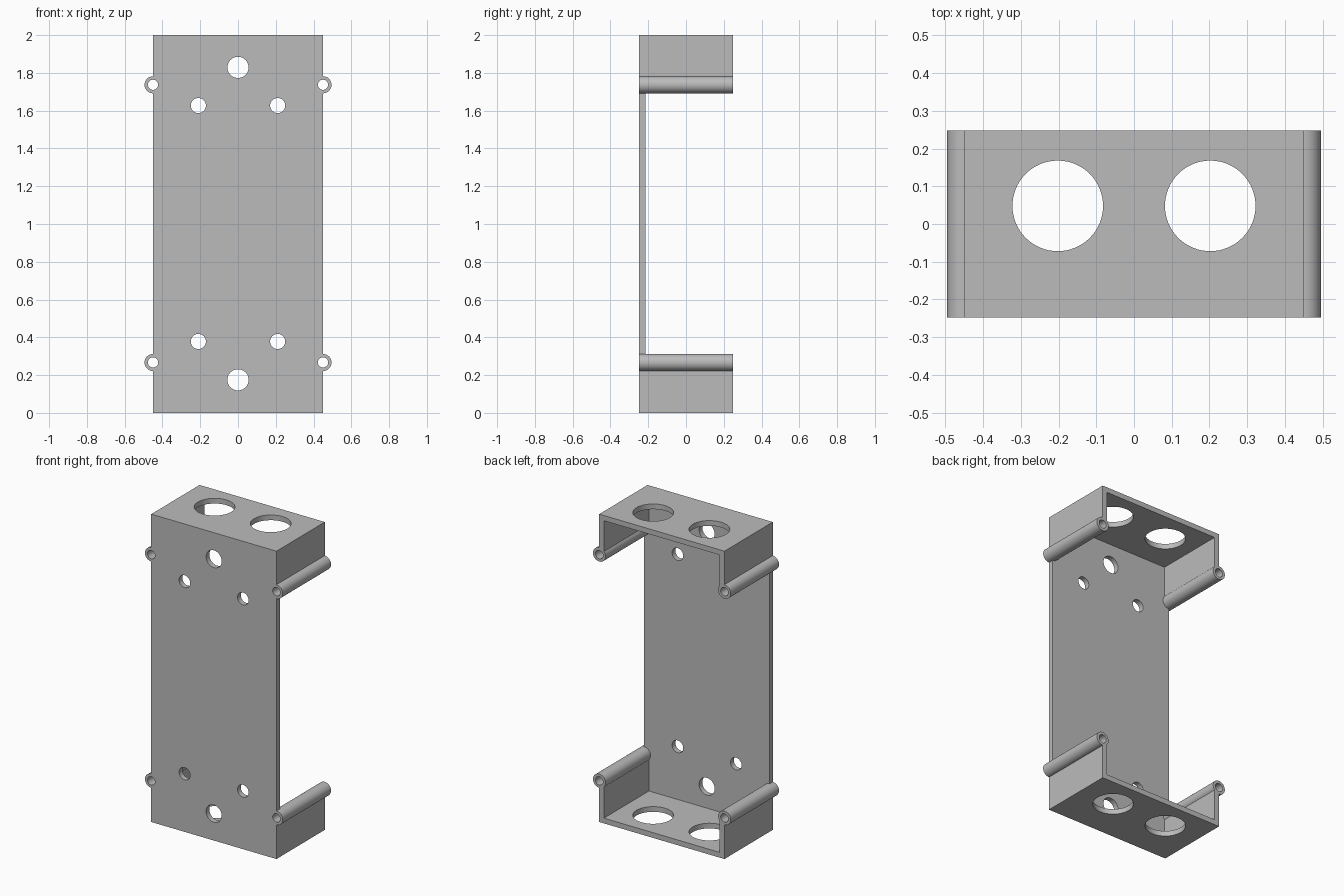
import bpy
from math import pi, radians

cube = bpy.data.objects.get("Cube")
if cube:
    bpy.data.objects.remove(cube, do_unlink=True)

HEIGHT, HALF_W, HALF_D, WALL = 2.0, 0.45, 0.248, 0.034
TUBE_Z = (0.267, 1.737)
TUBE_R, BORE_R = 0.045, 0.027

grey = bpy.data.materials.new("plain grey")
grey.use_nodes = True
colour = (0.5, 0.5, 0.5, 1)
grey.diffuse_color = colour
grey.node_tree.nodes["Principled BSDF"].inputs["Base Color"].default_value = colour


def box(name, low, high):
    """Box between two opposite corners."""
    centre = [(a + b) / 2 for a, b in zip(low, high)]
    bpy.ops.mesh.primitive_cube_add(size=1, location=centre)
    ob = bpy.context.object
    ob.name = name
    ob.scale = [b - a for a, b in zip(low, high)]
    bpy.ops.object.transform_apply(location=True, rotation=True, scale=True)
    ob.data.materials.append(grey)
    return ob


def rod(name, radius, length, centre, along_y=True):
    """Round rod along y or z."""
    bpy.ops.mesh.primitive_cylinder_add(
        vertices=64, radius=radius, depth=length, location=centre,
        rotation=(pi / 2 if along_y else 0, 0, 0))
    ob = bpy.context.object
    ob.name = name
    bpy.ops.object.transform_apply(location=True, rotation=True, scale=True)
    ob.data.materials.append(grey)
    return ob


def combine(target, tool, operation):
    """Apply a boolean and discard the tool."""
    tool.hide_render = True
    mod = target.modifiers.new("combine", "BOOLEAN")
    mod.operation, mod.solver, mod.object = operation, "EXACT", tool
    bpy.context.view_layer.objects.active = target
    bpy.ops.object.modifier_apply(modifier=mod.name)
    bpy.data.objects.remove(tool, do_unlink=True)


# Outer shell, hollowed from the back
bracket = box("mounting_bracket", (-HALF_W, -HALF_D, 0), (HALF_W, HALF_D, HEIGHT))
inner_x, plate_back = HALF_W - WALL, -HALF_D + WALL
combine(bracket, box("hollow", (-inner_x, plate_back, WALL),
                     (inner_x, 1, HEIGHT - WALL)), "DIFFERENCE")

# Open the sides between the upper and lower flanges
combine(bracket, box("side_opening", (-1, plate_back, TUBE_Z[0]),
                     (1, 1, TUBE_Z[1])), "DIFFERENCE")

# Screw tubes on the flange ends
tube_spots = [(side * HALF_W, 0, z) for side in (-1, 1) for z in TUBE_Z]
for spot in tube_spots:
    combine(bracket, rod("screw_tube", TUBE_R, 2 * HALF_D, spot), "UNION")
for spot in tube_spots:
    combine(bracket, rod("screw_bore", BORE_R, 1, spot), "DIFFERENCE")

# Mounting holes through the front plate
for z in (0.175, 1.829):
    combine(bracket, rod("large_hole", 0.056, 1, (0, 0, z)), "DIFFERENCE")
for z in (0.378, 1.627):
    for x in (-0.21, 0.21):
        combine(bracket, rod("small_hole", 0.04, 1, (x, 0, z)), "DIFFERENCE")

# Round openings through both end walls
for x in (-0.202, 0.202):
    combine(bracket, rod("end_opening", 0.12, 3, (x, 0.048, 1), False), "DIFFERENCE")

bpy.ops.object.select_all(action="DESELECT")
bracket.select_set(True)
bpy.context.view_layer.objects.active = bracket
bpy.ops.object.shade_smooth_by_angle(angle=radians(30))
